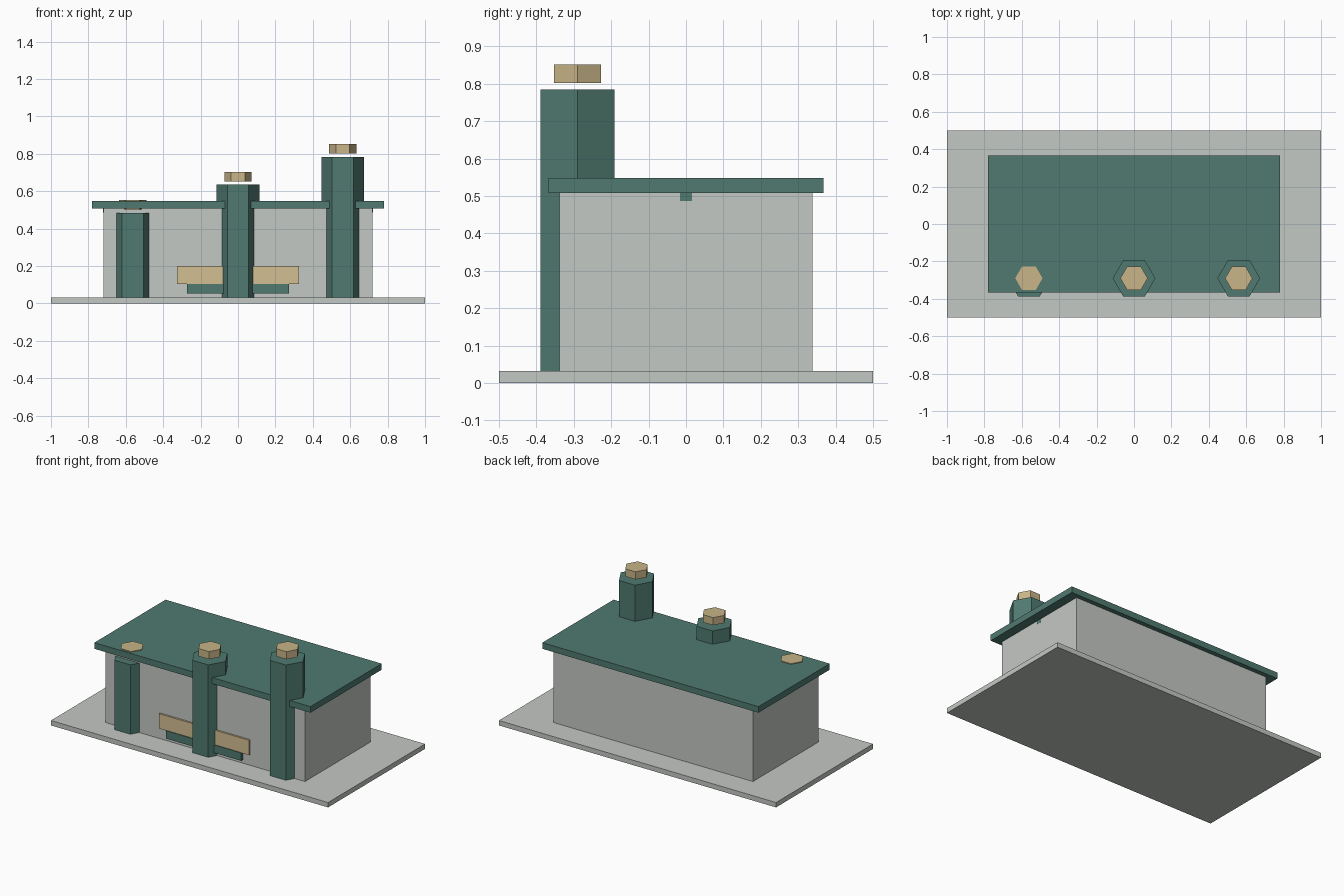
import bpy, bmesh, math
from mathutils import Matrix

cube = bpy.data.objects.get("Cube")
if cube:
    bpy.data.objects.remove(cube, do_unlink=True)


def material(name, rgb):
    mat = bpy.data.materials.new(name)
    mat.use_nodes = True
    color = (*rgb, 1)
    mat.diffuse_color = color
    mat.node_tree.nodes["Principled BSDF"].inputs["Base Color"].default_value = color
    return mat


GREY = material("pale grey", (0.55, 0.58, 0.55))
GREEN = material("dark green", (0.08, 0.195, 0.162))
TAN = material("tan", (0.58, 0.46, 0.245))
SIGN = material("light tan", (0.65, 0.52, 0.29))


def finish(name, bm, mat):
    mesh = bpy.data.meshes.new(name)
    bm.to_mesh(mesh)
    bm.free()
    mesh.materials.append(mat)
    obj = bpy.data.objects.new(name, mesh)
    bpy.context.collection.objects.link(obj)
    return obj


def box(name, half_x, y0, y1, z0, z1, mat):
    """Box centred on x = 0."""
    bm = bmesh.new()
    place = Matrix.Translation((0, (y0 + y1) / 2, (z0 + z1) / 2))
    size = Matrix.Diagonal((2 * half_x, y1 - y0, z1 - z0, 1))
    bmesh.ops.create_cube(bm, size=1, matrix=place @ size)
    return finish(name, bm, mat)


def hex_prism(name, x, y, radius, z0, z1, mat):
    """Upright six-sided prism with corners pointing along x."""
    bm = bmesh.new()
    ring = [bm.verts.new((x + radius * math.cos(i * math.pi / 3),
                          y + radius * math.sin(i * math.pi / 3), z0)) for i in range(6)]
    base = bm.faces.new(ring)
    top = bmesh.ops.extrude_face_region(bm, geom=[base], use_keep_orig=True)
    verts = [v for v in top["geom"] if isinstance(v, bmesh.types.BMVert)]
    bmesh.ops.translate(bm, verts=verts, vec=(0, 0, z1 - z0))
    bmesh.ops.recalc_face_normals(bm, faces=bm.faces)
    return finish(name, bm, mat)


# Ground slab, hall, roof
FLOOR, EAVES = 0.032, 0.508
box("ground_slab", 1.0, -0.5, 0.5, 0, FLOOR, GREY)
box("hall_walls", 0.72, -0.338, 0.338, FLOOR, EAVES, GREY)
box("roof_slab", 0.78, -0.367, 0.367, EAVES, 0.548, GREEN)
box("ridge_beam", 0.721, -0.016, 0.016, 0.487, EAVES, GREEN)

# Entrance step and sign on the front wall
box("entrance_step", 0.272, -0.355, -0.33, 0.054, 0.105, GREEN)
box("sign_board", 0.325, -0.35, -0.334, 0.103, 0.2, SIGN)

# Hexagonal columns rising to the right, each with a floating cap
for side, x, top in (("right", -0.562, 0.485), ("middle", 0, 0.635), ("left", 0.56, 0.784)):
    hex_prism(side + "_column", x, -0.29, 0.114, FLOOR, top, GREEN)
    hex_prism(side + "_column_cap", x, -0.29, 0.073, top + 0.018, top + 0.068, TAN)
